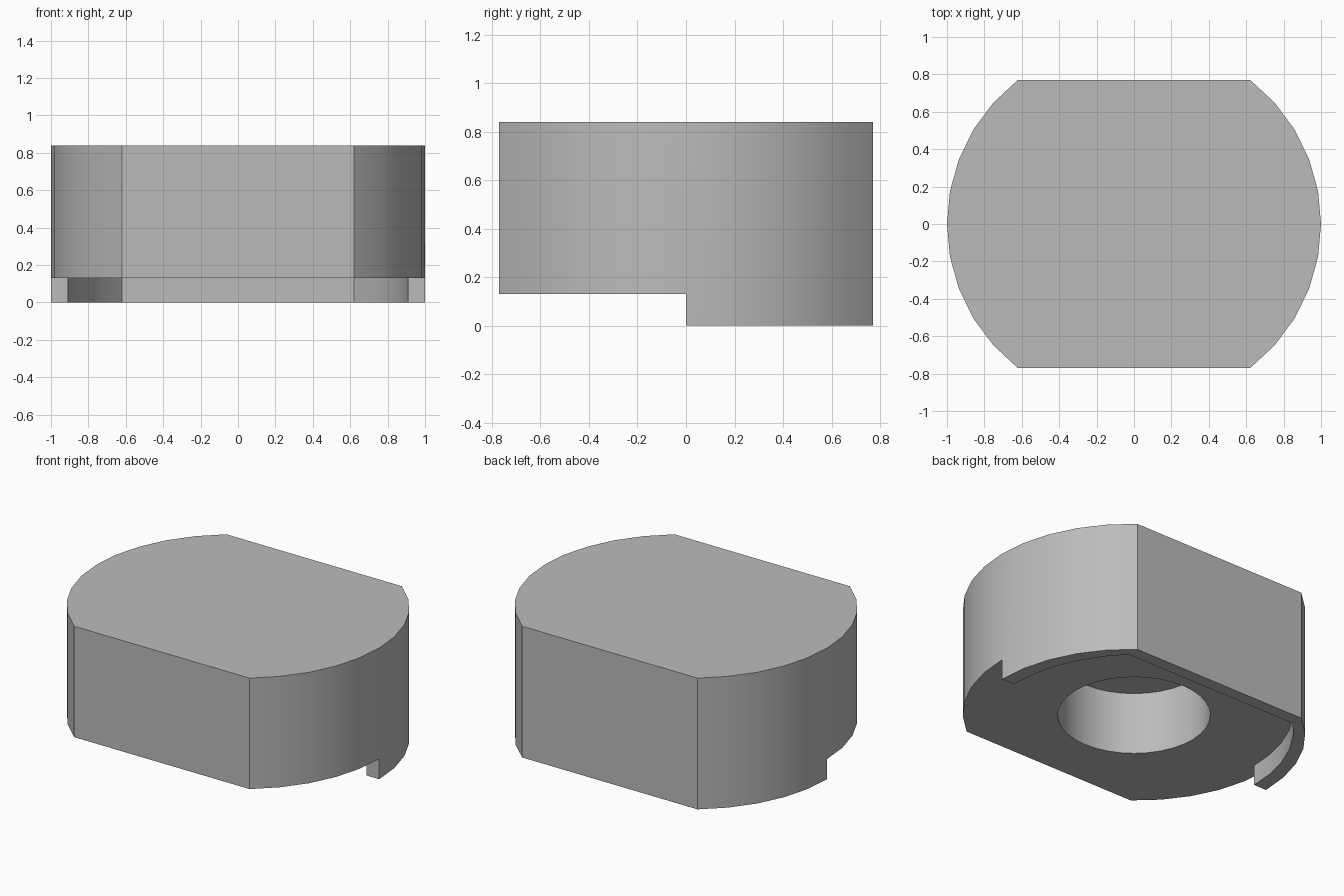
import bpy
import bmesh
from math import sin, cos, asin, radians

old = bpy.data.objects.get("Cube")
if old:
    bpy.data.objects.remove(old, do_unlink=True)

HEIGHT, FLOOR, HOLE_TOP = 0.84, 0.13, 0.53
ARC_R, WALL, HALF_DEPTH = 0.972, 0.09, 0.77
STEPS = 5

grey = bpy.data.materials.new("light_grey")
grey.use_nodes = True
colour = (0.5, 0.5, 0.5, 1)
grey.diffuse_color = colour
grey.node_tree.nodes["Principled BSDF"].inputs["Base Color"].default_value = colour


def quarter_arc(tip, y_end):
    """Points of a side arc from (tip, 0) round to the flat at y_end."""
    sweep = asin(y_end / ARC_R)
    centre = tip - ARC_R
    return [(centre + ARC_R * cos(sweep * i / STEPS), ARC_R * sin(sweep * i / STEPS))
            for i in range(STEPS + 1)]


def half_outline(arc):
    """Arc on the right, flat across the back, mirrored arc on the left."""
    return arc + [(-x, y) for x, y in reversed(arc)]


def prism(name, outline, z0, z1):
    bm = bmesh.new()
    base = bm.faces.new([bm.verts.new((x, y, z0)) for x, y in outline])
    top = bmesh.ops.extrude_face_region(bm, geom=[base])["geom"]
    bmesh.ops.translate(bm, vec=(0, 0, z1 - z0),
                        verts=[v for v in top if isinstance(v, bmesh.types.BMVert)])
    bmesh.ops.recalc_face_normals(bm, faces=bm.faces)
    mesh = bpy.data.meshes.new(name)
    bm.to_mesh(mesh)
    bm.free()
    mesh.materials.append(grey)
    obj = bpy.data.objects.new(name, mesh)
    bpy.context.collection.objects.link(obj)
    return obj


# Block with two flats and two rounded ends
back = half_outline(quarter_arc(1.0, HALF_DEPTH))
front = [(-x, -y) for x, y in back[1:-1]]
body = prism("body", back + front, 0, HEIGHT)

# Underside recess: leaves a thin skirt round the back half only
recess_outline = half_outline(quarter_arc(1.0 - WALL, HALF_DEPTH - WALL + 0.012))
recess_outline += [(-1.2, 0), (-1.2, -1), (1.2, -1), (1.2, 0)]
recess = prism("recess_cutter", recess_outline, -0.1, FLOOR)

# Blind round socket in the underside
circle = [(0.443 * cos(radians(a)), 0.443 * sin(radians(a))) for a in range(0, 360, 10)]
socket = prism("socket_cutter", circle, -0.1, HOLE_TOP)

bpy.context.view_layer.objects.active = body
for cutter in (recess, socket):
    cutter.hide_render = True
    mod = body.modifiers.new(cutter.name, 'BOOLEAN')
    mod.operation = 'DIFFERENCE'
    mod.solver = 'EXACT'
    mod.object = cutter
    bpy.ops.object.modifier_apply(modifier=mod.name)
    bpy.data.objects.remove(cutter, do_unlink=True)

# Smooth curved walls, sharp edges elsewhere
bpy.ops.object.select_all(action='DESELECT')
body.select_set(True)
bpy.context.view_layer.objects.active = body
bpy.ops.object.shade_smooth_by_angle(angle=radians(30))
